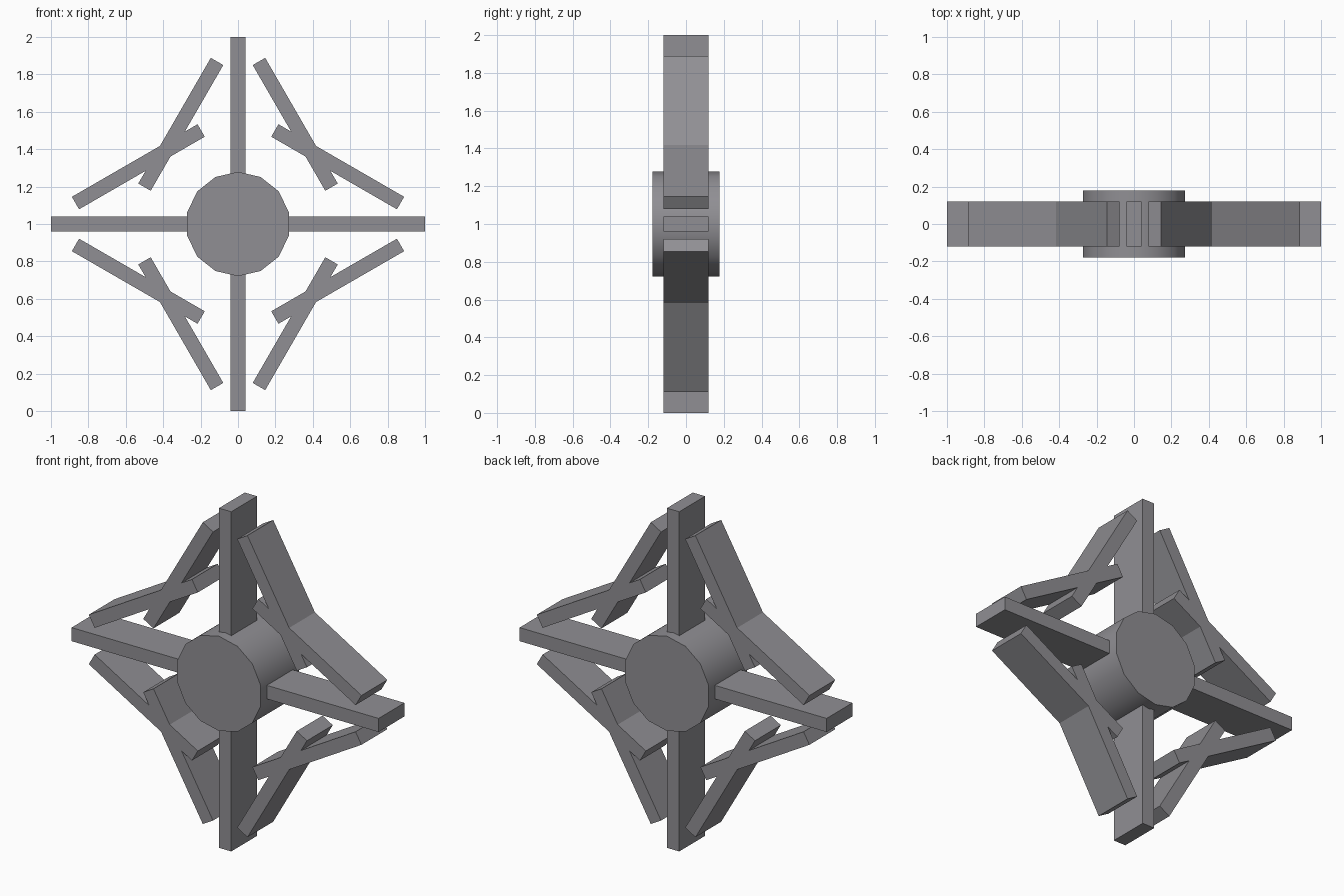
import bpy, bmesh
from math import sin, cos, pi, radians
from mathutils import Matrix, Vector

if "Cube" in bpy.data.objects:
    bpy.data.objects.remove(bpy.data.objects["Cube"])

CENTRE = Vector((0, 0, 1))

# Dark grey metal
metal = bpy.data.materials.new("dark_metal")
metal.diffuse_color = (0.28, 0.275, 0.295, 1)
metal.use_nodes = True
metal.node_tree.nodes["Principled BSDF"].inputs["Base Color"].default_value = metal.diffuse_color


def prism(name, profile, half_depth):
    """Extrude an x-z outline (relative to the hub centre) evenly along y."""
    bm = bmesh.new()
    face = bm.faces.new([bm.verts.new((x, -half_depth, z)) for x, z in profile])
    ext = bmesh.ops.extrude_face_region(bm, geom=[face], use_keep_orig=True)
    moved = [v for v in ext["geom"] if isinstance(v, bmesh.types.BMVert)]
    bmesh.ops.translate(bm, verts=moved, vec=(0, 2 * half_depth, 0))
    bmesh.ops.translate(bm, verts=bm.verts[:], vec=CENTRE)
    bmesh.ops.recalc_face_normals(bm, faces=bm.faces[:])
    mesh = bpy.data.meshes.new(name)
    bm.to_mesh(mesh)
    bm.free()
    mesh.materials.append(metal)
    obj = bpy.data.objects.new(name, mesh)
    bpy.context.collection.objects.link(obj)
    return obj


def bar(name, x, z, length, width, angle):
    """Flat bar centred at (x, z), tilted by angle in the x-z plane."""
    rot = Matrix.Rotation(radians(angle), 2)
    corners = [(-1, -1), (1, -1), (1, 1), (-1, 1)]
    pts = [rot @ Vector((a * length / 2, b * width / 2)) for a, b in corners]
    return prism(name, [(x + p.x, z + p.y) for p in pts], 0.12)


# Main spokes crossing through the hub
bar("horizontal_spoke", 0, 0, 2, 0.08, 0)
bar("vertical_spoke", 0, 0, 2, 0.08, 90)

# Side branches: a crossed pair in every quadrant
for sx, h in ((1, "right"), (-1, "left")):
    for sz, v in ((1, "upper"), (-1, "lower")):
        bar(f"steep_branch_{v}_{h}", sx * 0.306, sz * 0.533, 0.776, 0.077, -60 * sx * sz)
        bar(f"shallow_branch_{v}_{h}", sx * 0.533, sz * 0.306, 0.776, 0.077, -30 * sx * sz)

# Fourteen-sided hub with smooth rim
R, N = 0.279, 14
hub = prism("hub", [(R * sin(2 * pi * i / N), R * cos(2 * pi * i / N)) for i in range(N)], 0.178)
bpy.context.view_layer.objects.active = hub
hub.select_set(True)
bpy.ops.object.shade_smooth_by_angle(angle=radians(40))
